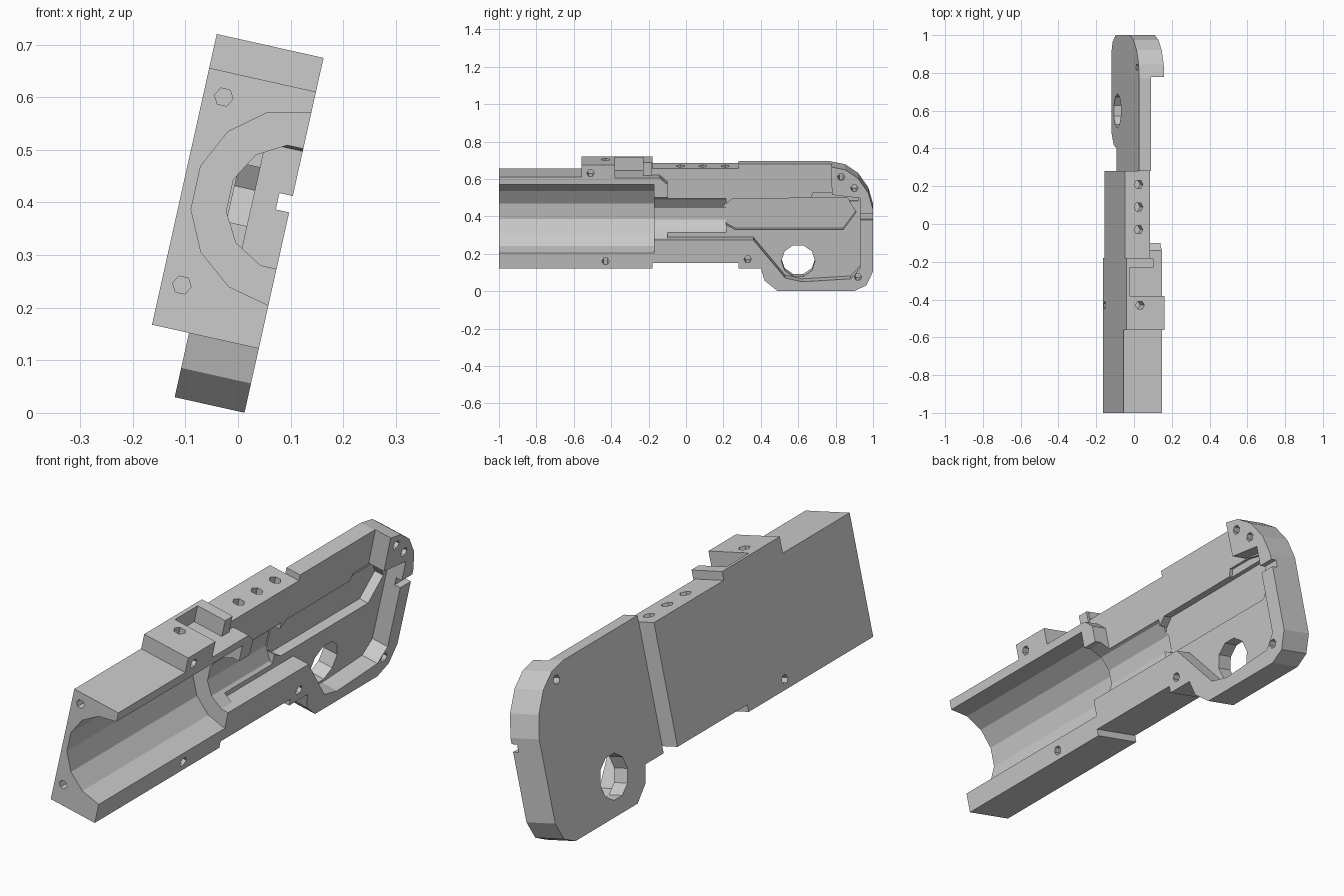
import bpy, bmesh, math
from mathutils import Matrix

if "Cube" in bpy.data.objects:
    bpy.data.objects.remove(bpy.data.objects["Cube"])

grey = bpy.data.materials.new("plain grey")
grey.use_nodes = True
grey.diffuse_color = (0.6, 0.6, 0.6, 1)
grey.node_tree.nodes["Principled BSDF"].inputs["Base Color"].default_value = (0.6, 0.6, 0.6, 1)

FACE, BACK, REAR_BACK, FLOOR = 0.012, -0.196, -0.124, -0.06
OUT = 0.3        # beyond the open side
BORE_W = 0.4     # height of the bore axis
AXES = "xyz"


def prism(name, pts, axis, lo, hi):
    """Extrude a 2D outline along one axis from lo to hi."""
    k = AXES.index(axis)

    def place(p, d):
        c = list(p)
        c.insert(k, d)
        return c
    bm = bmesh.new()
    a = [bm.verts.new(place(p, lo)) for p in pts]
    b = [bm.verts.new(place(p, hi)) for p in pts]
    bm.faces.new(a)
    bm.faces.new(b[::-1])
    for i in range(len(pts)):
        j = (i + 1) % len(pts)
        bm.faces.new((a[i], a[j], b[j], b[i]))
    bmesh.ops.recalc_face_normals(bm, faces=bm.faces)
    mesh = bpy.data.meshes.new(name)
    bm.to_mesh(mesh)
    bm.free()
    mesh.materials.append(grey)
    obj = bpy.data.objects.new(name, mesh)
    bpy.context.collection.objects.link(obj)
    return obj


def rect(a0, a1, b0, b1):
    return [(a0, b0), (a1, b0), (a1, b1), (a0, b1)]


def ring(a, b, r, n=6, turn=0.0):
    return [(a + r * math.cos(turn + math.tau * i / n),
             b + r * math.sin(turn + math.tau * i / n)) for i in range(n)]


# Half shell blank: side outline through the full thickness
body = prism("half_shell", [
    (-1, .128), (-.18, .128), (-.18, .157), (.28, .157), (.28, .128), (.4, .128),
    (.42, .06), (.49, .003), (.9, .003), (.965, .035), (1, .11), (1, .45),
    (.975, .54), (.92, .62), (.85, .668), (.77, .684), (.28, .684), (.28, .658),
    (-.18, .658), (-.18, .694), (-.56, .694), (-.56, .628), (-1, .628)],
    "x", BACK, FACE)

cutters = []


def cut(name, pts, axis, lo, hi):
    obj = prism(name, pts, axis, lo, hi)
    obj.hide_render = True
    cutters.append(obj)


# Thinner rear part
cut("rear_thinning", rect(.28, 1.2, -.2, 1), "x", -.4, REAR_BACK)

# Large bore and narrower tunnel
cut("bore", ring(FACE, BORE_W, .188, 14, math.pi / 14), "y", -1.1, -.17)
cut("tunnel", ring(FACE, BORE_W, .121, 12, math.pi / 12), "y", -.3, .215)

# Rear cavity, open at the top
cut("cavity", [
    (-.1, .283), (.36, .283), (.53, .075), (.62, .054), (.88, .07), (.93, .125),
    (.93, .512), (.78, .53), (.775, .8), (-.182, .8), (-.182, .622), (-.14, .622),
    (-.1, .586)], "x", FLOOR, OUT)

# Deep pocket with bevelled ends, and the shallow step above it
cut("pocket", [
    (.19, .405), (.215, .35), (.265, .323), (.84, .323), (.91, .42), (.86, .497),
    (.25, .494), (.21, .46)], "x", -.1, OUT)
cut("pocket_step", [(.66, .48), (.92, .48), (.92, .5), (.79, .526), (.68, .526)],
    "x", -.075, OUT)

# Window and relief in the raised top block
cut("block_window", rect(-.38, -.23, .622, .9), "x", -.18, OUT)
cut("block_relief", rect(-.24, -.17, .622, .9), "x", -.05, OUT)

# Rear rim notch and the round through hole
cut("rim_notch", rect(.9, 1.2, .393, .425), "x", -.014, OUT)
cut("grip_hole", ring(.6, .152, .09, 10), "x", -.4, OUT)

# Screw holes: side face, top and front
for y, w, depth in ((-.51, .648, -.06), (-.43, .167, -.4), (.33, .177, -.06),
                    (.83, .628, -.4), (.9, .567, -.06), (.92, .08, -.06)):
    cut("side_hole", ring(y, w, .02), "x", depth, OUT)
for y in (.21, .09, -.03, -.43):
    cut("top_hole", ring(-.122, y, .024), "z", .59, .9)
for w in (.58, .214):
    cut("front_hole", ring(-.157, w, .018), "y", -1.1, -.9)

# Apply every cut, then drop the cutters
for c in cutters:
    mod = body.modifiers.new(c.name, "BOOLEAN")
    mod.operation = "DIFFERENCE"
    mod.solver = "EXACT"
    mod.object = c
bpy.context.view_layer.update()
graph = bpy.context.evaluated_depsgraph_get()
result = bpy.data.meshes.new_from_object(body.evaluated_get(graph))
body.modifiers.clear()
body.data = result
for c in cutters:
    bpy.data.objects.remove(c)

# Lean the finished part sideways
body.data.transform(Matrix.Rotation(math.radians(12.56), 4, "Y"))
body.data.materials.clear()
body.data.materials.append(grey)
for p in body.data.polygons:
    p.material_index = 0
    p.use_smooth = False
